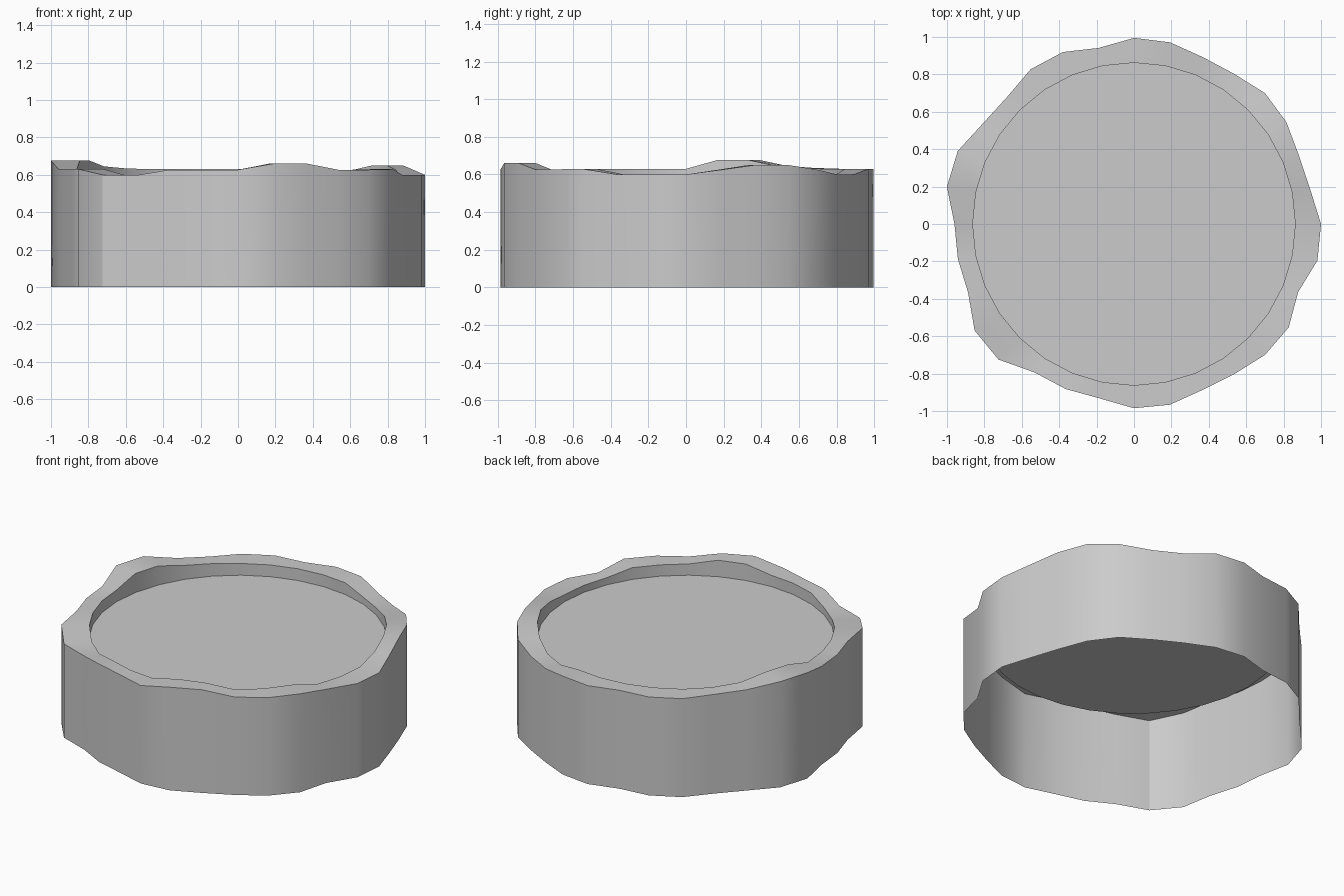
import bpy, bmesh, math

if "Cube" in bpy.data.objects:
    bpy.data.objects.remove(bpy.data.objects["Cube"])

SEGMENTS = 32
INNER_R = 0.862
FLOOR_Z = 0.555

# Outer radius and rim height for each of the 32 spokes, counter-clockwise from +x
RADII = [1.00, .96, .955, .98, .99, .965, .965, .99, .995, .96, .995, .995, .96, .97, 1.02, 1.02,
         .96, .96, .96, 1.025, 1.025, .955, .955, .95, .985, .985, .96, .965, .99, .995, .95, 1.0]
HEIGHTS = [.60, .625, .65, .65, .625, .60, .60, .63, .63, .63, .63, .63, .635, .645, .677, .677,
           .63, .63, .63, .63, .60, .60, .627, .627, .627, .66, .66, .627, .627, .63, .60, .60]


def ring(bm, radii, heights):
    verts = []
    for i, (r, z) in enumerate(zip(radii, heights)):
        a = math.tau * i / SEGMENTS
        verts.append(bm.verts.new((r * math.cos(a), r * math.sin(a), z)))
    return verts


def bridge(bm, low, high):
    for i in range(SEGMENTS):
        j = (i + 1) % SEGMENTS
        bm.faces.new((low[i], low[j], high[j], high[i]))


def finish(bm, name):
    mesh = bpy.data.meshes.new(name)
    bm.to_mesh(mesh)
    bm.free()
    obj = bpy.data.objects.new(name, mesh)
    bpy.context.collection.objects.link(obj)
    bpy.ops.object.select_all(action='DESELECT')
    obj.select_set(True)
    bpy.context.view_layer.objects.active = obj
    bpy.ops.object.shade_smooth_by_angle(angle=math.radians(30))
    return obj


# Wall: irregular outer skin, wavy top rim and short inner lip, open underneath
bm = bmesh.new()
rings = [ring(bm, RADII, [0] * SEGMENTS),
         ring(bm, RADII, HEIGHTS),
         ring(bm, [INNER_R] * SEGMENTS, HEIGHTS),
         ring(bm, [INNER_R] * SEGMENTS, [FLOOR_Z] * SEGMENTS)]
for low, high in zip(rings, rings[1:]):
    bridge(bm, low, high)
finish(bm, "outer_wall")

# Flat round surface sunk just below the rim
bm = bmesh.new()
bm.faces.new(ring(bm, [INNER_R] * SEGMENTS, [FLOOR_Z] * SEGMENTS))
finish(bm, "inner_disc")
